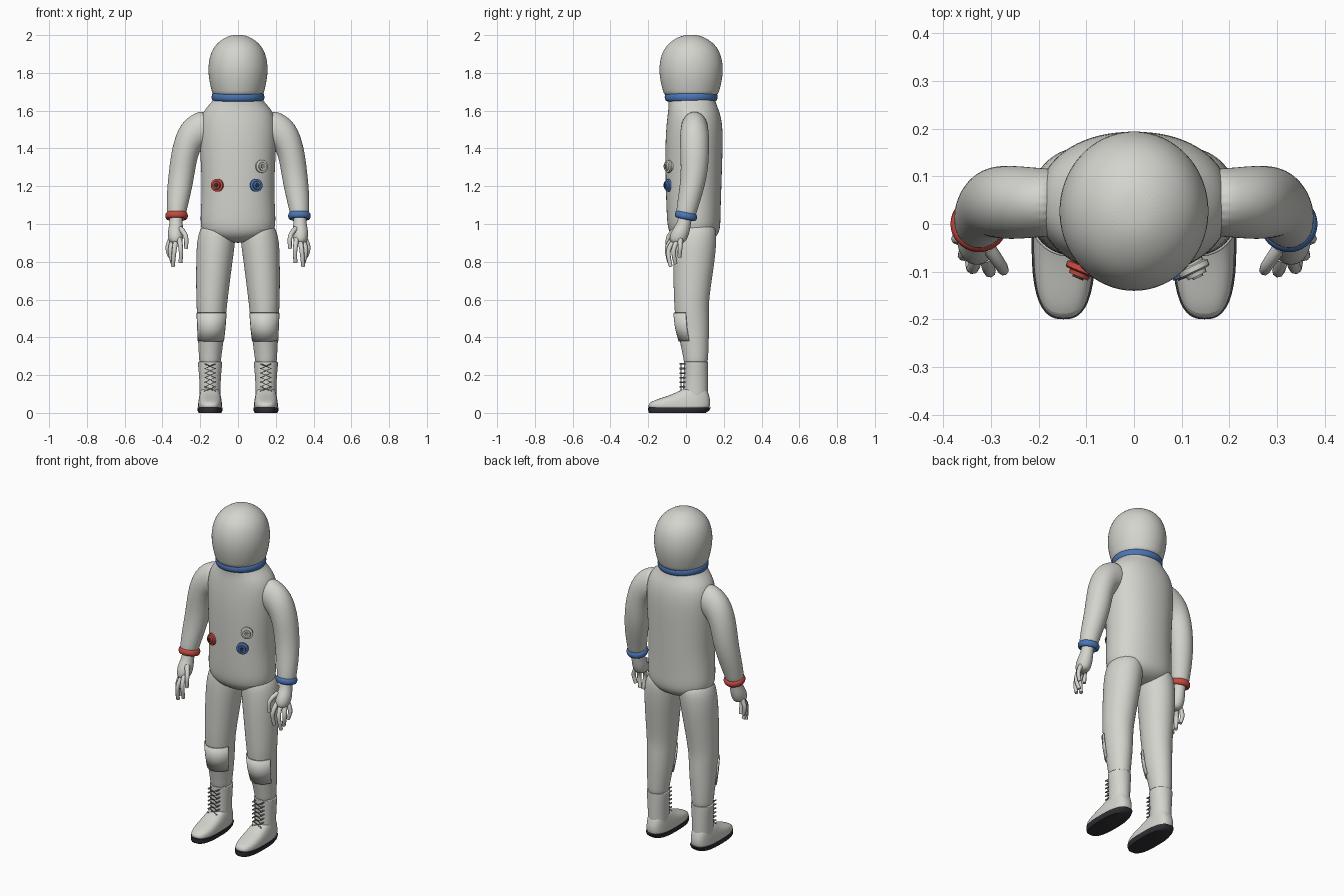
import bpy, bmesh, math
from mathutils import Matrix, Vector

cube = bpy.data.objects.get("Cube")
if cube:
    bpy.data.objects.remove(cube, do_unlink=True)


def material(name, r, g, b):
    m = bpy.data.materials.new(name)
    m.use_nodes = True
    m.diffuse_color = (r, g, b, 1)
    m.node_tree.nodes["Principled BSDF"].inputs["Base Color"].default_value = (r, g, b, 1)
    return m


WHITE = material("suit white", 0.66, 0.66, 0.62)
BLUE = material("trim blue", 0.07, 0.18, 0.48)
RED = material("trim red", 0.58, 0.07, 0.05)
DARK = material("sole black", 0.03, 0.03, 0.035)
GREY = material("lace grey", 0.3, 0.3, 0.3)


def finish(ob, mat, angle=40):
    ob.data.materials.append(mat)
    bpy.ops.object.select_all(action='DESELECT')
    ob.select_set(True)
    bpy.context.view_layer.objects.active = ob
    bpy.ops.object.shade_smooth_by_angle(angle=math.radians(angle))
    return ob


def loft(name, sections, mat, side=1, n=24, power=2, turn=None, arc=None, grow=1, smooth=True):
    """Skin rings (x, y, z, rx, ry, tilt in degrees); arc limits the sweep to an open strip."""
    bm = bmesh.new()
    rings = []
    for x, y, z, rx, ry, *tilt in sections:
        a = math.radians(tilt[0]) if tilt else 0
        start, end = arc or (0, 360)
        steps = n + 1 if arc else n
        ring = []
        for i in range(steps):
            t = math.radians(start + (end - start) * i / n)
            c, s = math.cos(t), math.sin(t)
            u = math.copysign(abs(c) ** (2 / power), c) * rx * grow
            v = math.copysign(abs(s) ** (2 / power), s) * ry * grow
            p = Vector((x + u * math.cos(a), y + v, z + u * math.sin(a)))
            if turn:
                p = turn @ p
            ring.append(bm.verts.new((p.x * side, p.y, p.z)))
        rings.append(ring)
    for r0, r1 in zip(rings, rings[1:]):
        for i in range(n):
            j = (i + 1) % len(r0)
            bm.faces.new((r0[i], r0[j], r1[j], r1[i]))
    if not arc:
        bm.faces.new(rings[0])
        bm.faces.new(rings[-1])
    bmesh.ops.recalc_face_normals(bm, faces=bm.faces)
    me = bpy.data.meshes.new(name)
    bm.to_mesh(me)
    bm.free()
    ob = bpy.data.objects.new(name, me)
    bpy.context.collection.objects.link(ob)
    if arc:
        solid = ob.modifiers.new("thickness", 'SOLIDIFY')
        solid.thickness = 0.008
        solid.offset = 0
    elif smooth:
        ob.modifiers.new("smooth", 'SUBSURF').levels = 2
        ob.modifiers["smooth"].render_levels = 2
    return finish(ob, mat)


def band(name, centre, r, depth, half, mat, side=1, tilt=0):
    """Rounded ring: a closed torus squashed along its axis."""
    bpy.ops.mesh.primitive_torus_add(major_segments=48, minor_segments=12,
                                     major_radius=r, minor_radius=depth)
    ob = bpy.context.object
    ob.name = name
    ob.data.transform(Matrix.Translation((centre[0] * side, centre[1], centre[2]))
                      @ Matrix.Rotation(math.radians(tilt), 4, 'X')
                      @ Matrix.Diagonal((1, 1, half / depth, 1)))
    return finish(ob, mat)


def tube(name, paths, radius, mat, side=1, tip=1, curved=False):
    cu = bpy.data.curves.new(name, 'CURVE')
    cu.dimensions = '3D'
    cu.bevel_depth = radius
    cu.bevel_resolution = 2
    cu.use_fill_caps = True
    for path in paths:
        sp = cu.splines.new('NURBS' if curved else 'POLY')
        sp.points.add(len(path) - 1)
        for i, (pt, (x, y, z)) in enumerate(zip(sp.points, path)):
            pt.co = (x * side, y, z, 1)
            pt.radius = 1 + (tip - 1) * i / (len(path) - 1)
        if curved:
            sp.use_endpoint_u = True
            sp.order_u = 3
            sp.resolution_u = 6
    cu.materials.append(mat)
    ob = bpy.data.objects.new(name, cu)
    bpy.context.collection.objects.link(ob)


# Helmet, neck ring and torso
loft("helmet", [(0, .027, z, r, r * 1.07) for z, r in (
    (1.67, .13), (1.70, .139), (1.76, .154), (1.83, .160), (1.90, .148),
    (1.95, .120), (1.985, .075), (2.002, .03))], WHITE, n=32)
band("neck_ring", (0, .027, 1.672), .127, .013, .023, BLUE)
loft("torso", [
    (0, .045, .90, .06, .06), (0, .045, .925, .15, .11), (0, .043, .965, .2, .14),
    (0, .04, 1.05, .199, .143), (0, .04, 1.2, .19, .148), (0, .042, 1.4, .203, .153),
    (0, .045, 1.52, .206, .15), (0, .042, 1.59, .19, .138), (0, .035, 1.63, .155, .127),
    (0, .03, 1.66, .128, .125), (0, .03, 1.69, .12, .12)], WHITE, n=32, power=2.15)

LEG = [(.10, .05, 1.02, .08, .1), (.113, .05, .94, .105, .116), (.126, .042, .8, .097, .111),
       (.138, .028, .6, .084, .093), (.14, .031, .53, .078, .091), (.141, .036, .45, .073, .087),
       (.144, .044, .38, .068, .077), (.148, .052, .29, .059, .066), (.148, .052, .24, .055, .06)]
PATCH = [LEG[4], LEG[5], LEG[6]]
ARM = [(.14, .045, 1.515, .09, .07, 75), (.19, .045, 1.505, .096, .072, 70),
       (.25, .045, 1.47, .087, .078, 48), (.283, .046, 1.38, .073, .077, 22),
       (.298, .045, 1.27, .069, .071, 6), (.314, .025, 1.16, .064, .064, 3),
       (.325, .003, 1.07, .053, .056, 0), (.327, 0, 1.03, .048, .05, 0)]
HAND = [(.327, 0, 1.06, .038, .04), (.328, -.008, 1.01, .033, .036),
        (.33, -.028, .965, .043, .05), (.33, -.04, .925, .042, .05), (.33, -.046, .895, .03, .036)]
FINGERS = {
    "thumb": [(.305, -.05, .975), (.28, -.085, .95), (.272, -.1, .91), (.276, -.095, .87)],
    "index_finger": [(.31, -.07, .92), (.305, -.1, .89), (.3, -.1, .84), (.305, -.088, .795)],
    "middle_finger": [(.33, -.06, .91), (.335, -.092, .88), (.342, -.094, .82), (.345, -.08, .775)],
    "ring_finger": [(.345, -.045, .91), (.358, -.065, .88), (.358, -.066, .83), (.345, -.055, .79)],
    "little_finger": [(.355, -.03, .92), (.37, -.03, .89), (.373, -.032, .86), (.36, -.035, .825)]}


def boot_ring(z, back, front, rx):
    return (.148, (back + front) / 2, z, rx, (back - front) / 2)


for side, label, trim in ((1, "left", BLUE), (-1, "right", RED)):
    # Arm, cuff and glove
    loft(label + "_arm", ARM, WHITE, side)
    band(label + "_wrist_ring", (.325, 0, 1.043), .048, .012, .019, trim, side, -12)
    loft(label + "_palm", HAND, WHITE, side, n=16)
    for finger, path in FINGERS.items():
        tube(label + "_" + finger, [path], .0145, WHITE, side, .7, True)
    # Leg and knee patch
    loft(label + "_leg", LEG, WHITE, side)
    loft(label + "_knee_patch", PATCH, WHITE, side, arc=(200, 340), grow=1.04)
    # Boot with sole
    loft(label + "_boot_shaft", [boot_ring(z, .117, f, r) for z, f, r in (
        (.05, -.02, .055), (.1, -.02, .055), (.18, -.012, .057), (.255, -.012, .064),
        (.27, -.013, .065), (.272, -.01, .06))], WHITE, side)
    loft(label + "_boot_foot", [boot_ring(*r) for r in (
        (.02, .122, -.198, .062), (.035, .128, -.2, .064), (.055, .13, -.198, .063),
        (.075, .128, -.145, .06), (.095, .122, -.08, .056), (.12, .114, -.03, .05),
        (.13, .1, -.01, .04))], WHITE, side, power=2.7)
    loft(label + "_sole", [boot_ring(*r) for r in (
        (0, .105, -.197, .06), (.012, .122, -.2, .066), (.028, .132, -.2, .067))],
        DARK, side, n=40, power=2.7, smooth=False)
    # Crossed laces on small eyelet posts
    rows = [(.148, .115 + .024 * i) for i in range(7)]
    laces, posts = [], []
    for sx in (-1, 1):
        laces.append([(x + .027 * sx * (-1) ** i, -.027, z) for i, (x, z) in enumerate(rows)])
        posts += [[(x + .027 * sx, .012, z), (x + .027 * sx, -.035, z)] for x, z in rows]
    tube(label + "_laces", laces, .003, GREY, side)
    tube(label + "_lace_posts", posts, .004, GREY, side)

# Chest hose connectors
for name, x, z, mat in (("red_connector", -.105, 1.205, RED),
                        ("blue_connector", .092, 1.205, BLUE),
                        ("white_connector", .12, 1.305, WHITE)):
    aim = Vector((x * 4, -1, 0)).to_track_quat('Z', 'Y').to_matrix().to_4x4()
    place = Matrix.Translation((x, -.087 + abs(x) * .04, z)) @ aim
    loft(name, [(0, 0, h, r, r) for h, r in (
        (-.02, .026), (.004, .026), (.007, .034), (.018, .034), (.021, .03), (.021, .023),
        (.03, .021), (.03, .014))], mat, turn=place, smooth=False)
    loft(name + "_core", [(0, 0, h, r, r) for h, r in ((.02, .013), (.034, .012))],
         GREY if mat == WHITE else DARK, turn=place, n=12, smooth=False)
